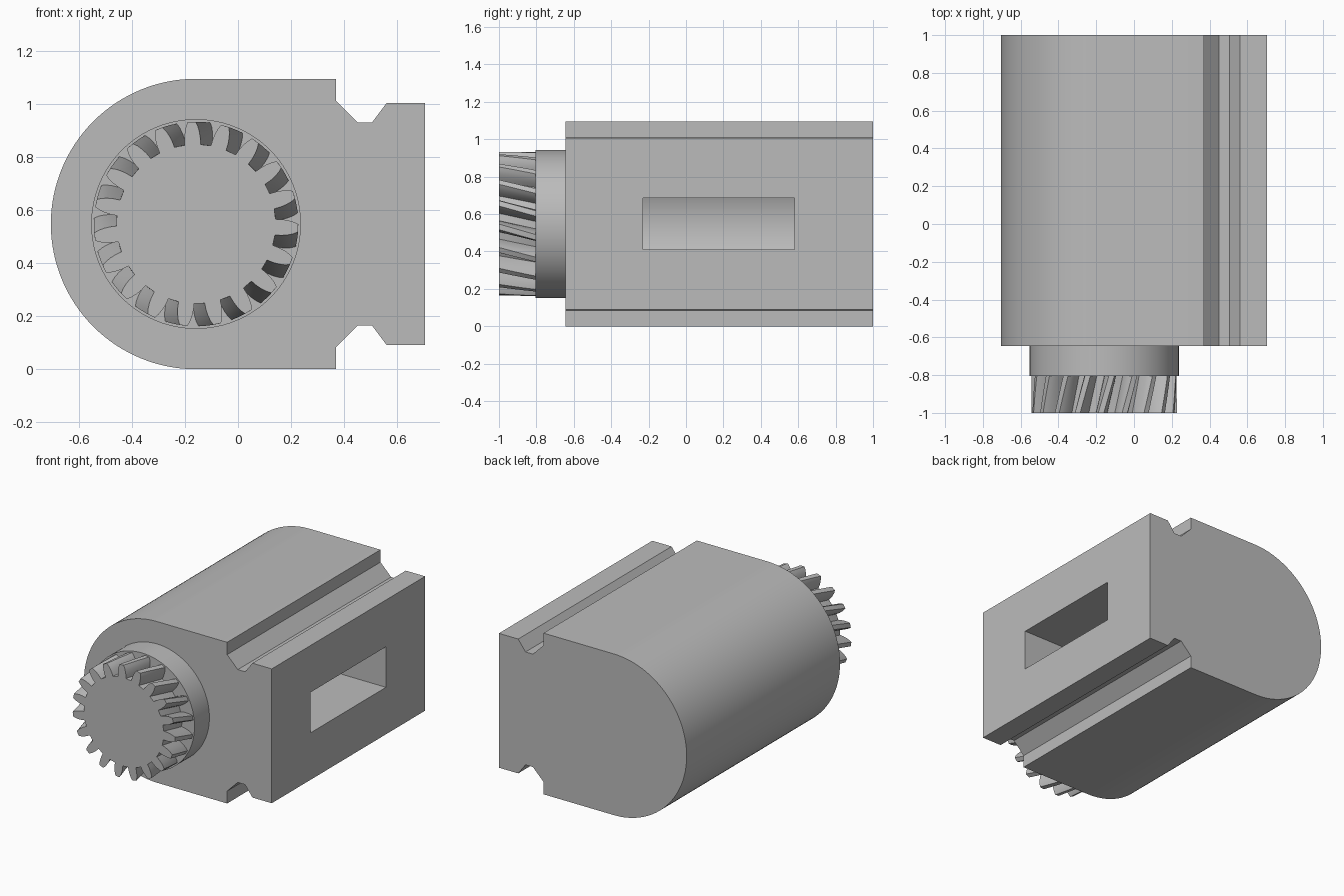
import bpy, bmesh
from math import pi, sin, cos, radians

cube = bpy.data.objects.get("Cube")
if cube:
    bpy.data.objects.remove(cube, do_unlink=True)

grey = bpy.data.materials.new("plain grey")
grey.use_nodes = True
grey.diffuse_color = (0.5, 0.5, 0.5, 1)
grey.node_tree.nodes["Principled BSDF"].inputs["Base Color"].default_value = (0.5, 0.5, 0.5, 1)

CX, CZ = -0.158, 0.547          # shared axis of drum, collar and gear


def polar(r, a):
    return CX + r * cos(a), CZ + r * sin(a)


def loft(name, sections):
    """Skin a list of (y, outline) sections and cap both ends."""
    bm = bmesh.new()
    rings = [[bm.verts.new((x, y, z)) for x, z in pts] for y, pts in sections]
    n = len(rings[0])
    for a, b in zip(rings, rings[1:]):
        for i in range(n):
            j = (i + 1) % n
            bm.faces.new((a[i], a[j], b[j], b[i]))
    bm.faces.new(rings[0])
    bm.faces.new(rings[-1])
    bmesh.ops.recalc_face_normals(bm, faces=bm.faces)
    mesh = bpy.data.meshes.new(name)
    bm.to_mesh(mesh)
    bm.free()
    mesh.materials.append(grey)
    ob = bpy.data.objects.new(name, mesh)
    bpy.context.collection.objects.link(ob)
    return ob


def smooth(ob):
    bpy.ops.object.select_all(action='DESELECT')
    ob.select_set(True)
    bpy.context.view_layer.objects.active = ob
    bpy.ops.object.shade_smooth_by_angle(angle=radians(25))


def circle(r, n=96):
    return [polar(r, 2 * pi * i / n) for i in range(n)]


# Housing: half-round drum side, notched flange side
upper = [(0.37, 1.094), (0.37, 1.01), (0.45, 0.93), (0.505, 0.93), (0.56, 1.003), (0.705, 1.003)]
lower = [(x, 2 * CZ - z) for x, z in reversed(upper)]
arc = [polar(CZ, -pi / 2 - pi * i / 64) for i in range(65)]
outline = upper + lower + arc
housing = loft("housing", [(-0.645, outline), (1.0, outline)])

# Inner bore and side window
bore = loft("bore_cutter", [(-0.5, circle(0.395)), (0.86, circle(0.395))])
window_outline = [(-0.1, 0.41), (0.9, 0.41), (0.9, 0.685), (-0.1, 0.685)]
window = loft("window_cutter", [(-0.23, window_outline), (0.58, window_outline)])
for cutter in (bore, window):
    cut = housing.modifiers.new(cutter.name, 'BOOLEAN')
    cut.operation = 'DIFFERENCE'
    cut.solver = 'EXACT'
    cut.object = cutter
    bpy.ops.object.select_all(action='DESELECT')
    bpy.context.view_layer.objects.active = housing
    housing.select_set(True)
    bpy.ops.object.modifier_apply(modifier=cut.name)
    bpy.data.objects.remove(cutter, do_unlink=True)
smooth(housing)

# Round collar
collar = loft("collar", [(-0.805, circle(0.395)), (-0.63, circle(0.395))])
smooth(collar)

# Helical gear: each tooth is a list of (radius, half angle in degrees)
TEETH, TWIST = 19, radians(8.5)
flank = [(0.30, 5.7), (0.325, 5.3), (0.348, 4.5), (0.368, 3.5), (0.385, 2.2)]
tooth = [(r, -h) for r, h in flank] + [(r, h) for r, h in reversed(flank)]
pitch = 2 * pi / TEETH


def gear_outline(turn):
    start = radians(83) + pitch / 2 - turn
    return [polar(r, start + k * pitch + radians(h)) for k in range(TEETH) for r, h in tooth]


STEPS = 6
gear = loft("helical_gear", [(-1 + 0.2 * s / STEPS, gear_outline(TWIST * s / STEPS))
                             for s in range(STEPS + 1)])
smooth(gear)
